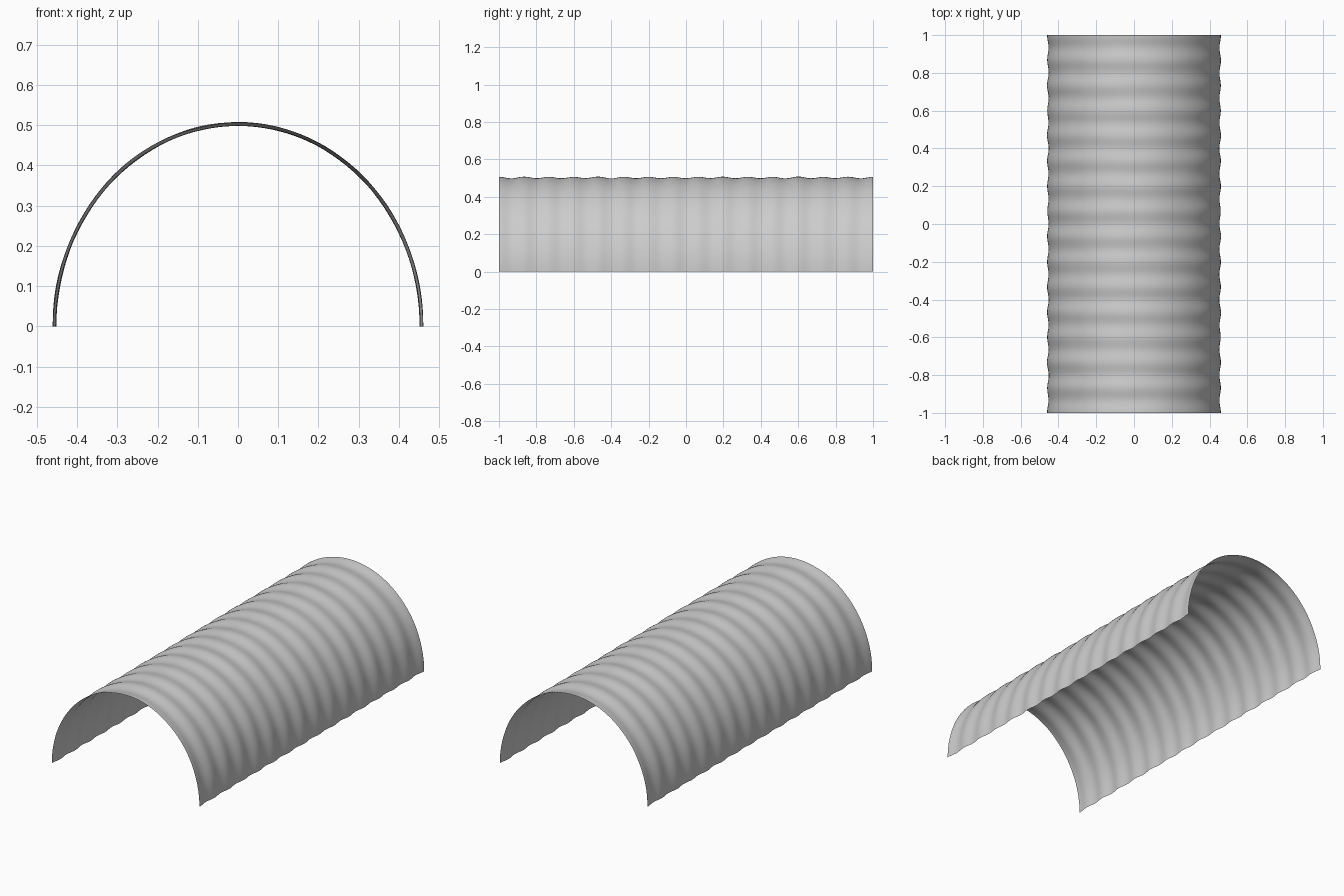
import bpy, bmesh, math
from mathutils import Vector, noise

# Remove the default cube
cube = bpy.data.objects.get("Cube")
if cube:
    bpy.data.objects.remove(cube, do_unlink=True)

HALF_WIDTH, HEIGHT = 0.456, 0.503   # mean elliptical arch
RIDGES, DEPTH, WOBBLE = 15, 0.004, 0.002


def plain_material(name, rgb):
    mat = bpy.data.materials.new(name)
    mat.use_nodes = True
    colour = (*rgb, 1)
    mat.diffuse_color = colour
    bsdf = next(n for n in mat.node_tree.nodes if n.type == "BSDF_PRINCIPLED")
    bsdf.inputs["Base Color"].default_value = colour
    return mat


def bend(co):
    """Wrap a flat grid point over the arch, with ridges along its length."""
    angle = math.pi / 2 * (1 - co.x)
    # a ridge crest falls on each open end
    ridge = -DEPTH * math.cos(RIDGES * math.pi * co.y)
    dent = WOBBLE * noise.noise(Vector((co.x * 4, co.y * 9, 0)))
    r = ridge + dent
    return Vector(((HALF_WIDTH + r) * math.cos(angle), co.y,
                   (HEIGHT + r) * math.sin(angle)))


# Corrugated arched sheet
bm = bmesh.new()
bmesh.ops.create_grid(bm, x_segments=64, y_segments=RIDGES * 10, size=1)
for v in bm.verts:
    v.co = bend(v.co)
for f in bm.faces:
    f.smooth = True
mesh = bpy.data.meshes.new("corrugated_arch")
bm.to_mesh(mesh)
bm.free()
mesh.materials.append(plain_material("light_grey_metal", (0.6, 0.6, 0.6)))
arch = bpy.data.objects.new("corrugated_arch", mesh)
bpy.context.collection.objects.link(arch)
